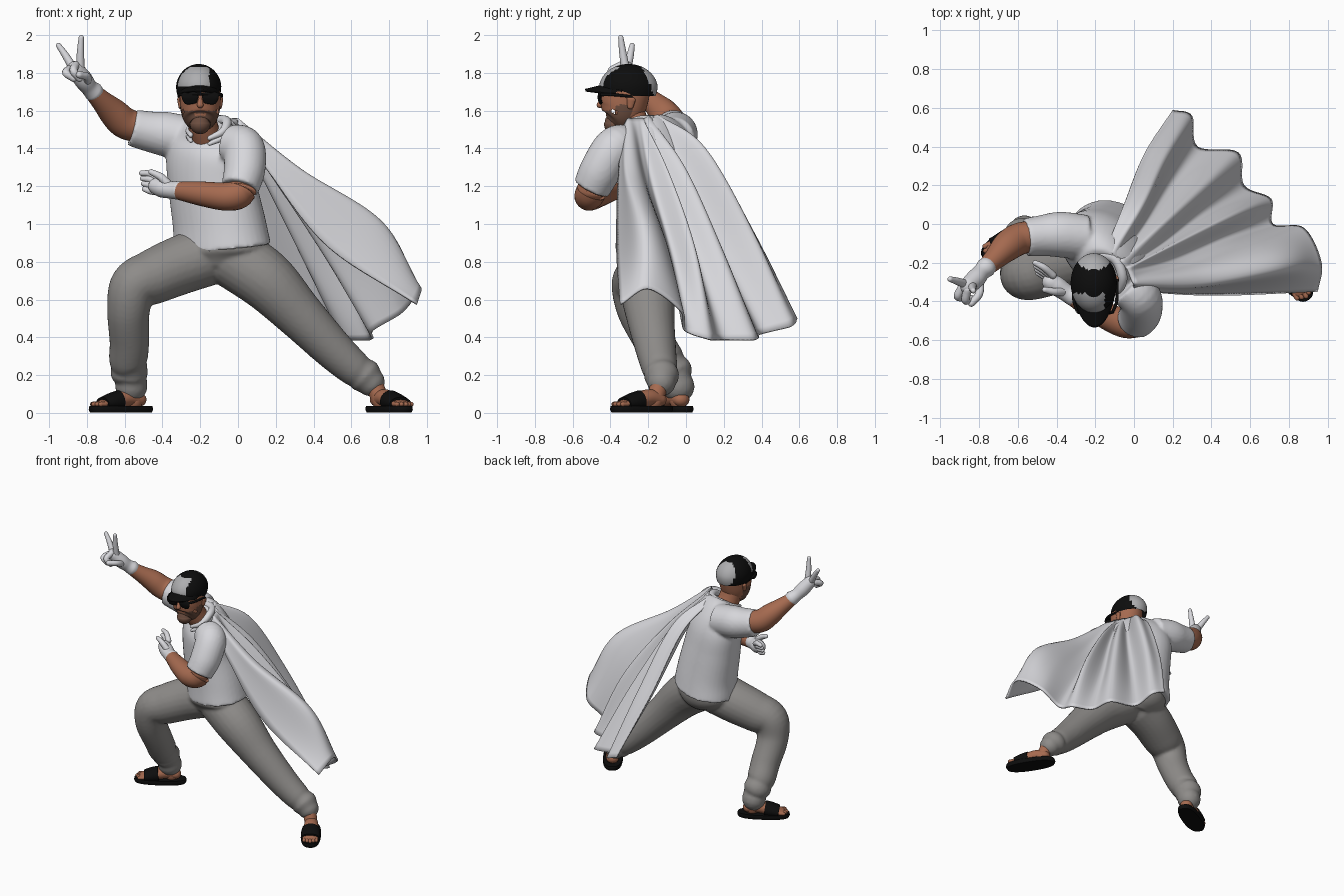
import bpy, bmesh, math
from mathutils import Vector

def mat(name, r, g, b):
    m = bpy.data.materials.new(name)
    m.diffuse_color = (r, g, b, 1)
    return m

WHITE = mat("white cloth", .68, .68, .71)
GREY = mat("grey trousers", .27, .26, .25)
SKIN = mat("skin", .38, .145, .08)
BEARD = mat("beard brown", .15, .075, .05)
BLACK = mat("black", .004, .004, .004)
CAPGREY = mat("cap grey", .42, .42, .43)

def spline(pts, n):
    """Catmull-Rom resampling of tuples of any length."""
    pts = [tuple(p) for p in pts]
    first = tuple(2 * a - b for a, b in zip(pts[0], pts[1]))
    last = tuple(2 * a - b for a, b in zip(pts[-1], pts[-2]))
    q, out = [first] + pts + [last], []
    for i in range(len(pts) - 1):
        for k in range(n):
            t = k / n
            out.append(tuple(.5 * (2 * b + (c - a) * t + (2 * a - 5 * b + 4 * c - d) * t * t
                                   + (3 * b - a - 3 * c + d) * t ** 3)
                             for a, b, c, d in zip(*q[i:i + 4])))
    return out + [pts[-1]]

def finish(name, bm, mats, angle=40):
    bmesh.ops.recalc_face_normals(bm, faces=bm.faces[:])
    me = bpy.data.meshes.new(name)
    bm.to_mesh(me)
    bm.free()
    for m in mats:
        me.materials.append(m)
    ob = bpy.data.objects.new(name, me)
    bpy.context.collection.objects.link(ob)
    bpy.ops.object.select_all(action='DESELECT')
    ob.select_set(True)
    bpy.context.view_layer.objects.active = ob
    bpy.ops.object.shade_smooth_by_angle(angle=math.radians(angle))
    return ob

def tube(bm, pts, side=(0, 1, 0), ends=True, n=6, seg=24, power=1.0):
    """Loft ellipses through (x, y, z, r[, r2]); ends=True rounds both ends."""
    s = spline([p if len(p) == 5 else (*p, p[3]) for p in pts], n)
    P = [Vector(p[:3]) for p in s]
    T = [(P[min(i + 1, len(P) - 1)] - P[max(i - 1, 0)]).normalized() for i in range(len(P))]
    st = [(P[i], T[i], s[i][3], s[i][4]) for i in range(len(P))]
    if ends:
        def dome(i, sign):
            p, t, a, b = st[i]
            return [(p + t * sign * min(a, b) * math.sin(w), t, a * math.cos(w), b * math.cos(w))
                    for w in (.4, .8, 1.15, 1.45)]
        st = dome(0, -1)[::-1] + st + dome(-1, 1)
    rings = []
    for p, t, a, b in st:
        u = Vector(side)
        u = (u - t * u.dot(t)).normalized()
        v = t.cross(u)
        f = lambda x: math.copysign(abs(x) ** power, x)
        rings.append([bm.verts.new(p + u * a * f(math.cos(2 * math.pi * k / seg))
                                   + v * b * f(math.sin(2 * math.pi * k / seg))) for k in range(seg)])
    for A, B in zip(rings, rings[1:]):
        for k in range(seg):
            bm.faces.new((A[k], A[(k + 1) % seg], B[(k + 1) % seg], B[k]))
    bm.faces.new(rings[0])
    bm.faces.new(rings[-1])

def part(name, m, *tubes, remesh=0):
    bm = bmesh.new()
    for t in tubes:
        tube(bm, **t) if isinstance(t, dict) else tube(bm, t)
    ob = finish(name, bm, [m])
    if remesh:
        r = ob.modifiers.new("fuse", 'REMESH')
        r.mode, r.voxel_size, r.use_smooth_shade = 'VOXEL', remesh, True
        sm = ob.modifiers.new("soften", 'SMOOTH')
        sm.factor, sm.iterations = .5, 4
    return ob

# Shirt: turned torso plus both sleeves, fused
part("shirt", WHITE,
     dict(pts=[(-.085, -.125, .87, .285, .222), (-.10, -.13, 1.0, .268, .212), (-.135, -.14, 1.2, .257, .197),
               (-.15, -.155, 1.36, .26, .178), (-.155, -.18, 1.46, .22, .14), (-.165, -.22, 1.53, .11, .10)],
          side=(.77, -.64, 0), ends=False, seg=40),
     dict(pts=[(-.25, -.07, 1.45, .117), (-.38, -.055, 1.475, .118), (-.47, -.06, 1.49, .107),
               (-.56, -.07, 1.51, .098)], ends=False),
     dict(pts=[(-.03, -.32, 1.42, .11), (.03, -.38, 1.40, .112), (.035, -.45, 1.29, .11),
               (.01, -.50, 1.19, .10)], side=(1, 0, 0), ends=False), remesh=.011)

# Trousers: pelvis, bent leg and stretched leg, with bunched cuffs
part("trousers", GREY,
     dict(pts=[(-.09, -.14, .97, .24, .18), (-.09, -.145, .84, .255, .205), (-.09, -.16, .75, .15, .15)],
          side=(.85, -.5, 0), seg=40, ends=False),
     [(-.17, -.15, .83, .16), (-.31, -.18, .78, .155), (-.45, -.23, .72, .145), (-.55, -.265, .67, .13),
      (-.58, -.25, .54, .113), (-.575, -.17, .38, .105), (-.58, -.11, .28, .102), (-.57, -.09, .245, .09),
      (-.575, -.065, .215, .100), (-.565, -.055, .18, .083), (-.565, -.04, .14, .086)],
     [(-.02, -.17, .82, .165), (.15, -.20, .70, .158), (.32, -.19, .525, .13), (.50, -.16, .34, .108),
      (.61, -.14, .24, .095), (.645, -.135, .215, .087), (.67, -.13, .195, .094), (.70, -.13, .165, .078)],
     remesh=.011)

# Arms and neck
part("raised_arm", SKIN, [(-.52, -.06, 1.51, .08), (-.60, -.08, 1.535, .083), (-.66, -.12, 1.59, .077),
                          (-.72, -.18, 1.65, .058), (-.785, -.245, 1.715, .042)])
part("bent_arm", SKIN, dict(pts=[(.02, -.48, 1.22, .08), (.01, -.505, 1.165, .08), (-.06, -.51, 1.145, .075),
                                 (-.19, -.45, 1.16, .065), (-.34, -.36, 1.18, .044)], side=(.3, .3, 1)))
part("neck", SKIN, [(-.165, -.23, 1.45, .08), (-.185, -.27, 1.52, .078), (-.20, -.30, 1.60, .078)])

# Gloves: raised hand makes a two-finger sign, the other is open
part("raised_glove", WHITE,
     [(-.765, -.225, 1.70, .052), (-.79, -.25, 1.725, .045), (-.82, -.285, 1.765, .05), (-.86, -.32, 1.82, .043)],
     [(-.835, -.32, 1.82, .023), (-.834, -.335, 1.91, .019), (-.83, -.345, 1.986, .014)],
     [(-.875, -.31, 1.83, .023), (-.915, -.295, 1.895, .019), (-.95, -.285, 1.945, .014)],
     [(-.89, -.33, 1.82, .022), (-.91, -.375, 1.80, .021), (-.87, -.38, 1.77, .018)],
     [(-.86, -.34, 1.84, .022), (-.87, -.395, 1.81, .021), (-.84, -.385, 1.77, .018)],
     [(-.80, -.29, 1.75, .024), (-.80, -.36, 1.78, .021), (-.84, -.41, 1.79, .018)])
part("open_glove", WHITE,
     [(-.315, -.375, 1.178, .05), (-.35, -.355, 1.18, .046), (-.40, -.32, 1.19, .05), (-.43, -.30, 1.20, .045)],
     *[[(-.42, -.30 + .012 * i, 1.17 + .022 * i, .02), (-.465, -.27 + .015 * i, 1.175 + .03 * i, .018),
        (-.495 - .005 * i, -.255 + .018 * i, 1.185 + .028 * i, .014)] for i in range(4)],
     [(-.37, -.35, 1.21, .024), (-.41, -.35, 1.25, .02), (-.46, -.34, 1.275, .015)])

# Feet in slides
def foot(side_name, cx, cy, dx, dy, ankle):
    n = (-dy, dx, 0)
    L = lambda l, z, *r, w=0: (cx + dx * l + n[0] * w, cy + dy * l + n[1] * w, z, *r)
    part(side_name + "_foot", SKIN,
         dict(pts=[L(-.11, .07, .045, .038), L(-.05, .08, .05, .045), L(.02, .068, .055, .042),
                   L(.09, .052, .059, .026), L(.135, .046, .053, .016)], side=n),
         [L(-.08, .06, .046), ankle])
    for i in range(5):
        w = (i - 2) * .022
        part(f"{side_name}_toe_{i + 1}", SKIN,
             dict(pts=[L(.12, .046, .013, w=w), L(.165 - abs(w) * .4, .046, .013, w=w)], side=n, seg=12))
    part(side_name + "_sole", BLACK,
         dict(pts=[(cx, cy, .003, .180, .068), (cx, cy, .018, .188, .072), (cx, cy, .036, .184, .070)],
              side=(dx, dy, 0), ends=False, seg=40, n=2, power=.8))
    part(side_name + "_strap", BLACK,
         dict(pts=[L(.01, .064, .064, .056), L(.06, .057, .068, .048), L(.11, .048, .068, .036)],
              side=n, ends=False))

foot("right", -.62, -.08, -.87, -.5, (-.565, -.04, .18, .05))
foot("left", .80, -.235, .54, -.84, (.71, -.13, .18, .048))

# Head with a beard chosen by height and depth
bm = bmesh.new()
tube(bm, [(-.20, -.38, 1.53, .055, .055), (-.20, -.36, 1.555, .088, .096), (-.20, -.337, 1.61, .105, .12),
          (-.20, -.325, 1.68, .109, .13), (-.20, -.315, 1.73, .105, .125)], side=(1, 0, 0), seg=40, ends=False)
tube(bm, [(-.20, -.38, 1.53, .055, .055), (-.20, -.38, 1.54, .05, .05)], side=(1, 0, 0), seg=32)
bmesh.ops.delete(bm, geom=[v for v in bm.verts if v.co.z > 1.56 and abs(v.co.y + .38) < .001], context='VERTS')
for f in bm.faces:
    c = f.calc_center_median()
    mouth = abs(c.x + .2) < .03 and 1.572 < c.z < 1.587
    f.material_index = int(c.z < 1.60 and c.y < -.30 and not mouth or c.z < 1.63 and -.38 < c.y < -.29)
finish("head", bm, [SKIN, BEARD])
part("nose", SKIN, [(-.20, -.445, 1.66, .012), (-.20, -.456, 1.63, .017)])
for sx in (-1, 1):
    part("ear", SKIN, dict(pts=[(-.2 + sx * .104, -.295, 1.62, .011, .016),
                                (-.2 + sx * .110, -.29, 1.66, .012, .024)], side=(1, 0, 0)))

# Sunglasses
for sx in (-1, 1):
    part("sunglass_lens", BLACK, dict(pts=[(-.2 + sx * .05, -.452, 1.643, .034, .009),
                                           (-.2 + sx * .053, -.458, 1.668, .044, .01),
                                           (-.2 + sx * .053, -.455, 1.69, .045, .01)], side=(1, 0, 0)))
    part("sunglass_temple", BLACK, dict(pts=[(-.2 + sx * .095, -.445, 1.685, .009),
                                             (-.2 + sx * .112, -.39, 1.685, .008),
                                             (-.2 + sx * .114, -.29, 1.675, .007)], side=(0, 0, 1), seg=10))
part("sunglass_bridge", BLACK, dict(pts=[(-.25, -.46, 1.688, .007), (-.15, -.46, 1.688, .007)], seg=10))

# Cap dome with grey front and back panels
bm = bmesh.new()
bmesh.ops.create_uvsphere(bm, u_segments=48, v_segments=32, radius=1)
bmesh.ops.delete(bm, geom=[v for v in bm.verts if v.co.z < -.3], context='VERTS')
for f in bm.faces:
    c = f.calc_center_median()
    front = c.y < -.33 and c.x < .45 and .1 < c.z < .9
    back = c.y > 0 and c.x ** 2 + (c.z - .25) ** 2 < .42
    f.material_index = int(front or back)
for v in bm.verts:
    r = 1 - .08 * max(0, .2 - v.co.z)
    v.co = (-.208 + v.co.x * .121 * r, -.305 + v.co.y * .156 * r, 1.715 + v.co.z * .132)
finish("cap", bm, [BLACK, CAPGREY])

# Cap brim
bm = bmesh.new()
rows = []
for j in range(7):
    t = j / 6
    rows.append([bm.verts.new((-.205 + (.117 - .004 * t) * math.sin(a),
                               -.305 - (.14 + .09 * t * math.cos(a) ** .5) * math.cos(a),
                               1.737 - .022 * t - .03 * math.sin(a) ** 2))
                 for a in [(k / 12 - 1) * 1.35 for k in range(25)]])
for A, B in zip(rows, rows[1:]):
    for k in range(24):
        bm.faces.new((A[k], A[k + 1], B[k + 1], B[k]))
ob = finish("cap_brim", bm, [BLACK])
ob.modifiers.new("thickness", 'SOLIDIFY').thickness = .014

# Cape: guide lines from collar to hem, front edge first
guides = [
    [(0, -.33, 1.53), (.17, -.36, 1.27), (.48, -.37, .88), (.95, -.35, .58)],
    [(0, -.31, 1.56), (.33, -.31, 1.30), (.76, -.24, 1.02), (.97, -.20, .66)],
    [(-.01, -.28, 1.56), (.29, -.22, 1.25), (.66, -.10, .90), (.88, -.02, .54)],
    [(-.02, -.25, 1.56), (.21, -.19, 1.22), (.48, -.08, .82), (.72, .0, .44)],
    [(-.03, -.23, 1.56), (.23, -.10, 1.27), (.51, .04, .86), (.71, .13, .39)],
    [(-.04, -.22, 1.56), (.14, -.10, 1.25), (.35, .06, .83), (.57, .20, .39)],
    [(-.06, -.20, 1.57), (.15, .0, 1.30), (.35, .19, .88), (.54, .37, .39)],
    [(-.08, -.18, 1.57), (.05, -.02, 1.28), (.18, .18, .85), (.33, .40, .42)],
    [(-.11, -.15, 1.58), (.04, .09, 1.40), (.16, .34, .96), (.30, .56, .46)],
    [(-.15, -.14, 1.57), (-.05, .11, 1.38), (.05, .36, .95), (.20, .59, .50)]]
bm = bmesh.new()
cols = [spline(g, 14) for g in guides]
grid = []
for j, row in enumerate(zip(*cols)):
    v = j / (len(cols[0]) - 1)
    line = spline(row, 8)
    grid.append([bm.verts.new(Vector(p) + Vector((.5, .5, .5)) * .012 * math.sin(math.pi * v) * math.sin(k * .62))
                 for k, p in enumerate(line)])
for A, B in zip(grid, grid[1:]):
    for k in range(len(A) - 1):
        bm.faces.new((A[k], A[k + 1], B[k + 1], B[k]))
ob = finish("cape", bm, [WHITE], 80)
ob.modifiers.new("thickness", 'SOLIDIFY').thickness = .012

# Rolled cape collar around the neck
for i, (r, dz) in enumerate([(.026, 0), (.022, -.03)]):
    part(f"cape_collar_{i + 1}", WHITE,
         dict(pts=[(-.25, -.31, 1.47 + dz, r * .5), (-.255, -.22, 1.50 + dz, r * .8), (-.19, -.16, 1.54 + dz, r),
                   (-.10, -.18, 1.55 + dz, r), (-.06, -.27, 1.54 + dz, r), (-.08, -.34, 1.49 + dz, r * .8),
                   (-.15, -.36, 1.455 + dz, r * .5)], side=(0, 0, 1), seg=14))
